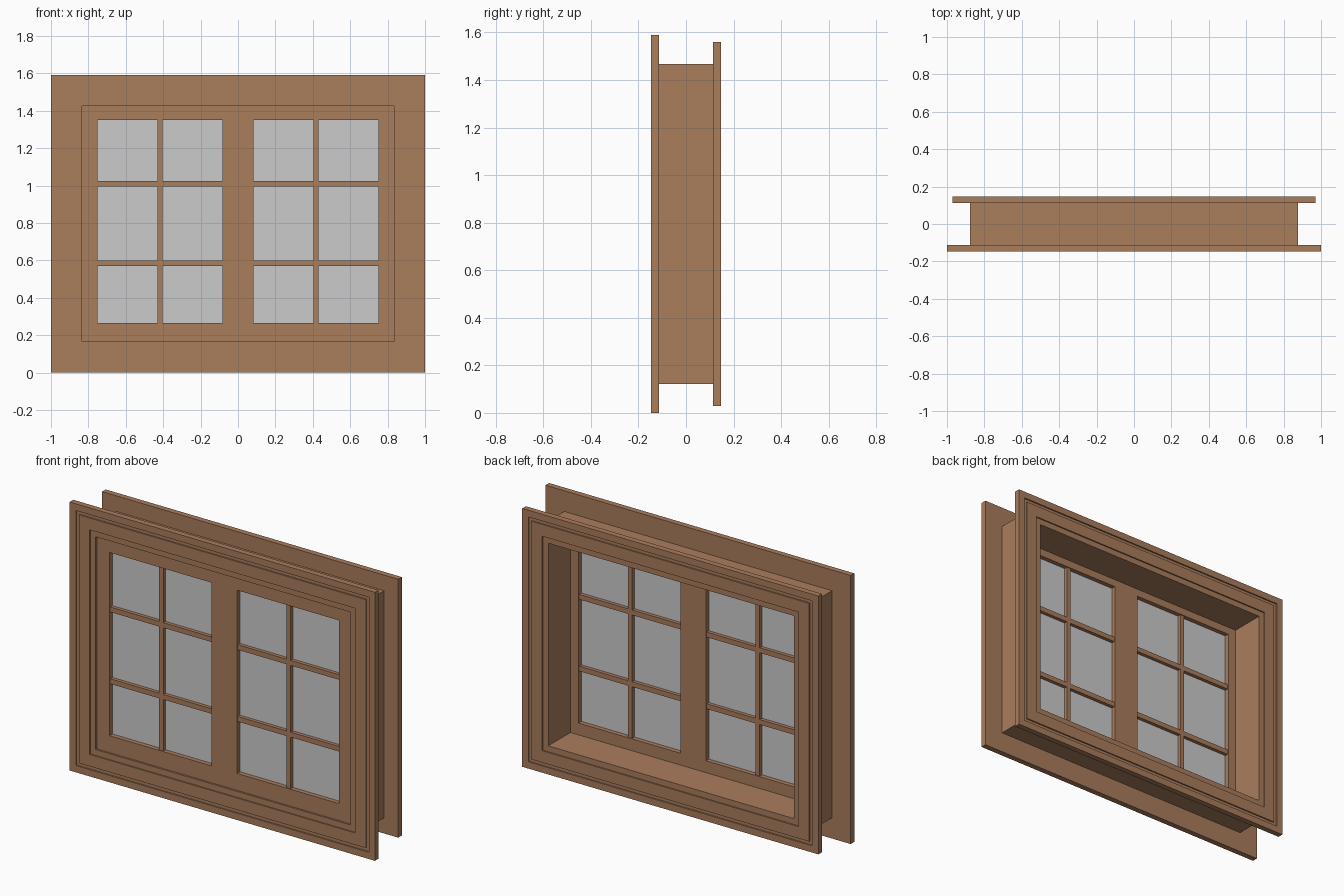
import bpy, bmesh

if "Cube" in bpy.data.objects:
    bpy.data.objects.remove(bpy.data.objects["Cube"])

def material(name, rgb):
    m = bpy.data.materials.new(name)
    m.diffuse_color = (*rgb, 1)
    m.use_nodes = True
    m.node_tree.nodes["Principled BSDF"].inputs["Base Color"].default_value = m.diffuse_color
    return m

WOOD = material("warm_wood", (0.40, 0.205, 0.108))
GLASS = material("grey_glass", (0.60, 0.60, 0.60))
W, H = 1.0, 1.59          # half width and height of the front casing

def finish(name, bm, mat):
    bmesh.ops.recalc_face_normals(bm, faces=bm.faces)
    me = bpy.data.meshes.new(name)
    bm.to_mesh(me)
    bm.free()
    me.materials.append(mat)
    ob = bpy.data.objects.new(name, me)
    bpy.context.collection.objects.link(ob)
    return ob

def mitred_frame(name, profile):
    """Sweep a closed (inset, y) profile round the rectangle with mitred corners."""
    bm = bmesh.new()
    rings = []
    for sx, top in ((-1, 0), (1, 0), (1, 1), (-1, 1)):
        rings.append([bm.verts.new((sx * (W - d), y, H - d if top else d)) for d, y in profile])
    n = len(profile)
    for i in range(4):
        a, b = rings[i], rings[(i + 1) % 4]
        for j in range(n):
            k = (j + 1) % n
            bm.faces.new((a[j], a[k], b[k], b[j]))
    return finish(name, bm, WOOD)

def box(name, x, y, z, mat=WOOD):
    bm = bmesh.new()
    bmesh.ops.create_cube(bm, size=1)
    for v in bm.verts:
        v.co = [r[0] if c < 0 else r[1] for c, r in zip(v.co, (x, y, z))]
    return finish(name, bm, mat)

# casing profile: outer band, narrow groove, broad flat, lower inner bead
def casing(offset, side):
    pts = [(0, .113), (0, .147), (.04, .147), (.04, .139), (.06, .139), (.06, .147),
           (.13, .147), (.13, .139), (.165, .139), (.165, .113)]
    return [(d + offset, side * y) for d, y in pts]

mitred_frame("front_casing", casing(0, -1))
mitred_frame("back_casing", casing(.03, 1))

# jamb box with a rebate that holds the sashes
mitred_frame("jamb", [(.1225, -.113), (.165, -.113), (.165, -.068),
                      (.195, -.068), (.195, .113), (.1225, .113)])

# two sashes, mirrored about the centre
Y = (-.128, -.068)
YM = (-.122, -.074)
Z0, Z1 = .165, 1.425      # sash bottom and top
G0, G1 = .265, 1.35       # glass bottom and top
for side, s in (("left", -1), ("right", 1)):
    def part(name, x0, x1, y, z, mat=WOOD):
        box(f"{side}_{name}", sorted((s * x0, s * x1)), y, z, mat)
    part("meeting_stile", 0, .083, Y, (Z0, Z1))
    part("outer_stile", .752, .835, Y, (Z0, Z1))
    part("bottom_rail", .083, .752, Y, (Z0, G0))
    part("top_rail", .083, .752, Y, (G1, Z1))
    part("upright_glazing_bar", .404, .431, YM, (G0, G1))
    for name, z in (("lower", .585), ("upper", 1.01)):
        for i, (x0, x1) in enumerate(((.083, .404), (.431, .752))):
            part(f"{name}_glazing_bar_{i + 1}", x0, x1, YM, (z - .015, z + .015))
    part("glass", .08, .755, (-.101, -.095), (G0 - .003, G1 + .003), GLASS)
